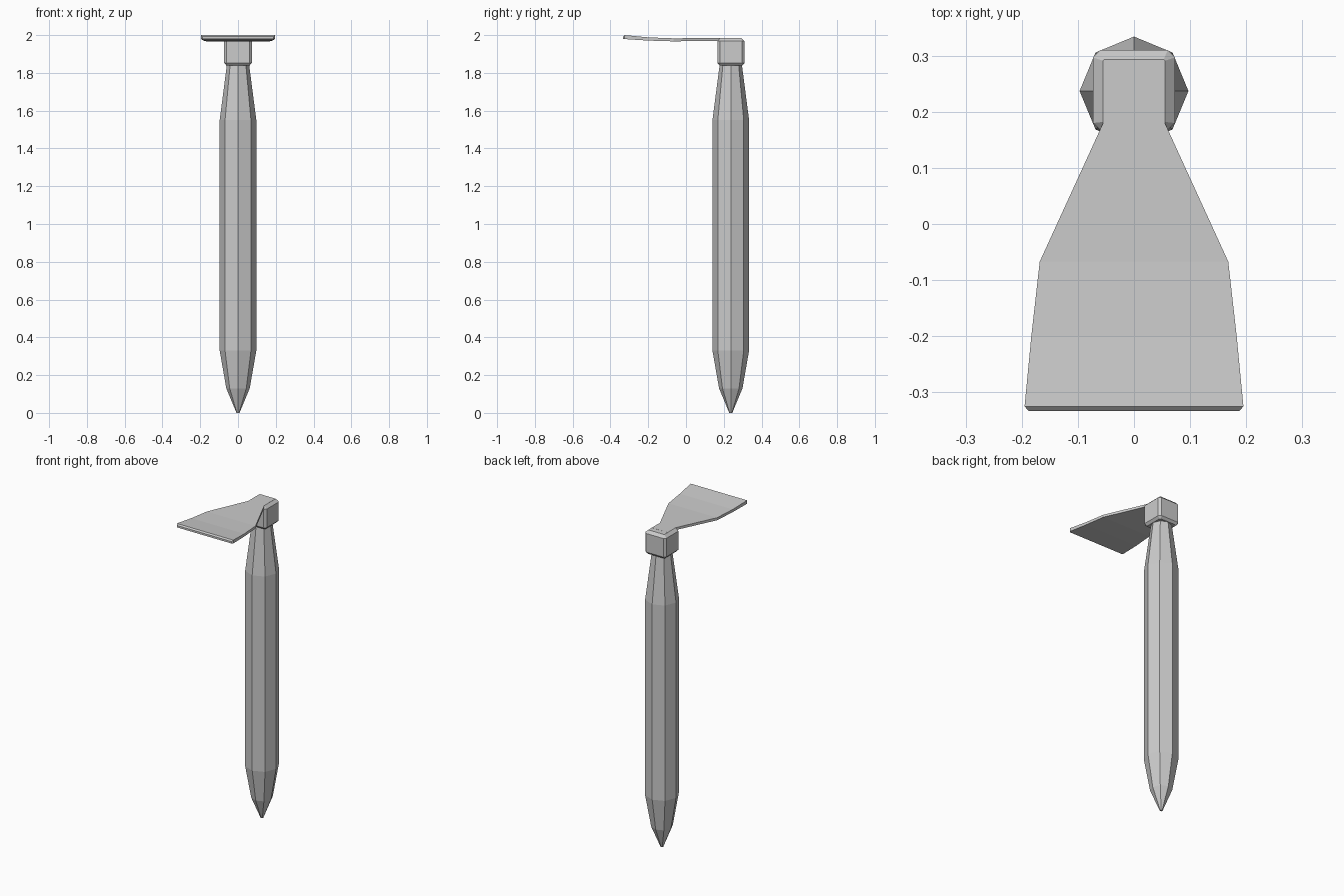
import bpy, math

if "Cube" in bpy.data.objects:
    bpy.data.objects.remove(bpy.data.objects["Cube"])

CY = 0.237  # handle axis position along y


def loft(name, rings):
    """Skin equal-length rings of points into a closed, flat-shaded solid."""
    n = len(rings[0])
    verts = [p for ring in rings for p in ring]
    faces = [tuple(reversed(range(n))),
             tuple(range(len(verts) - n, len(verts)))]
    for r in range(len(rings) - 1):
        for i in range(n):
            a, b = r * n + i, r * n + (i + 1) % n
            faces.append((a, b, b + n, a + n))
    mesh = bpy.data.meshes.new(name)
    mesh.from_pydata(verts, [], faces)
    obj = bpy.data.objects.new(name, mesh)
    bpy.context.collection.objects.link(obj)
    return obj


# Octagonal handle: (z, radius) profile, pointed foot and tapered neck
profile = [(0, 0.008), (0.13, 0.062), (0.33, 0.097), (1.55, 0.097), (1.85, 0.058)]
loft("handle", [[(r * math.cos(i * math.pi / 4), CY + r * math.sin(i * math.pi / 4), z)
                 for i in range(8)] for z, r in profile])


# Collar: chamfered rectangular socket around the neck, (z, half width, y front, y back)
def collar_ring(z, w, y0, y1, c=0.013):
    return [(w - c, y0, z), (w, y0 + c, z), (w, y1 - c, z), (w - c, y1, z),
            (c - w, y1, z), (-w, y1 - c, z), (-w, y0 + c, z), (c - w, y0, z)]


loft("collar", [collar_ring(*s) for s in [
    (1.838, 0.060, 0.180, 0.298, 0.006),
    (1.852, 0.073, 0.167, 0.310),
    (1.968, 0.073, 0.167, 0.310),
    (1.985, 0.055, 0.180, 0.293, 0.002)]])

# Blade: thin flared plate curving up, (y, half width, z bottom, z top)
sections = [(0.26, 0.055, 1.970, 1.9855), (0.18, 0.055, 1.970, 1.985),
            (-0.067, 0.168, 1.967, 1.983), (-0.20, 0.183, 1.971, 1.988),
            (-0.325, 0.195, 1.979, 2.000), (-0.333, 0.188, 1.980, 1.992)]
loft("blade", [[(-w, y, z0), (w, y, z0), (w, y, z1), (-w, y, z1)]
               for y, w, z0, z1 in sections])
